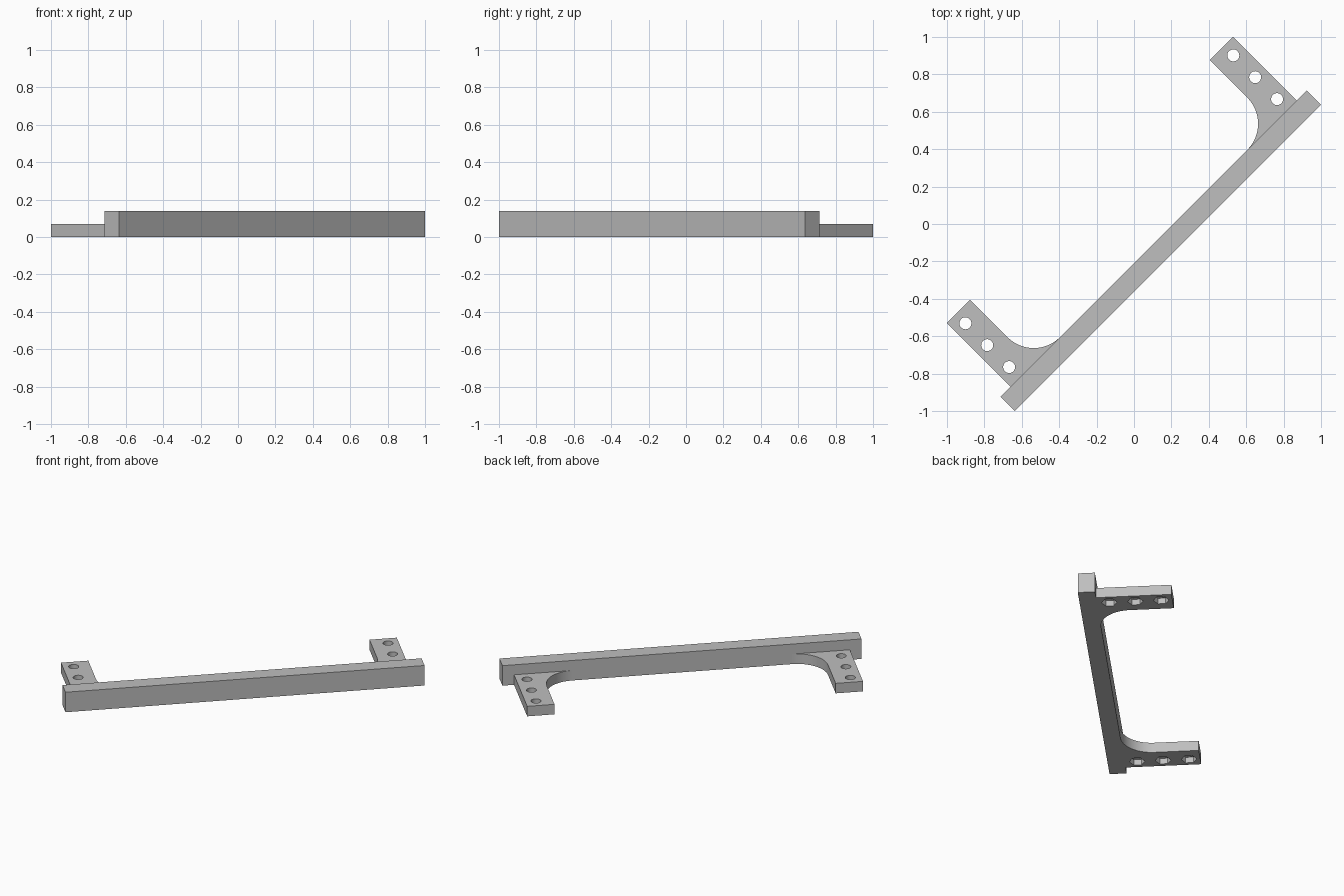
import bpy, bmesh, math

if "Cube" in bpy.data.objects:
    bpy.data.objects.remove(bpy.data.objects["Cube"])

TURN = math.radians(45)      # the whole handle lies diagonally
BAR_END, BAR_FRONT, BAR_BACK, BAR_TOP = 1.157, -0.257, -0.148, 0.14
ARM_IN, ARM_OUT, ARM_TIP, ARM_TOP = 0.906, 1.082, 0.333, 0.07
FILLET = 0.198
HOLE_ROW, HOLES = 1.013, (0.262, 0.097, -0.069)

grey = bpy.data.materials.new("plain grey")
grey.diffuse_color = (0.52, 0.52, 0.52, 1)
grey.use_nodes = True
grey.node_tree.nodes["Principled BSDF"].inputs["Base Color"].default_value = grey.diffuse_color


def prism(name, outline, z0, z1):
    """Extrude a flat outline from z0 to z1."""
    bm = bmesh.new()
    face = bm.faces.new([bm.verts.new((x, y, z0)) for x, y in outline])
    top = bmesh.ops.extrude_face_region(bm, geom=[face])
    verts = [g for g in top["geom"] if isinstance(g, bmesh.types.BMVert)]
    bmesh.ops.translate(bm, verts=verts, vec=(0, 0, z1 - z0))
    bmesh.ops.recalc_face_normals(bm, faces=bm.faces)
    mesh = bpy.data.meshes.new(name)
    bm.to_mesh(mesh)
    bm.free()
    mesh.materials.append(grey)
    obj = bpy.data.objects.new(name, mesh)
    obj.rotation_euler.z = TURN
    bpy.context.collection.objects.link(obj)
    return obj


def ring(cx, cy, r, n):
    return [(cx + r * math.cos(2 * math.pi * i / n + math.pi / 2),
             cy + r * math.sin(2 * math.pi * i / n + math.pi / 2)) for i in range(n)]


def cut(obj, cutter):
    cutter.hide_render = True
    bpy.context.view_layer.objects.active = obj
    mod = obj.modifiers.new("cut", 'BOOLEAN')
    mod.operation, mod.solver, mod.object = 'DIFFERENCE', 'EXACT', cutter
    bpy.ops.object.modifier_apply(modifier=mod.name)
    bpy.data.objects.remove(cutter)


# Grip bar
prism("grip_bar", [(-BAR_END, BAR_FRONT), (BAR_END, BAR_FRONT),
                   (BAR_END, BAR_BACK), (-BAR_END, BAR_BACK)], 0, BAR_TOP)

# Mounting arms, with a rounded inner corner against the bar
arc = []
for i in range(25):
    a = -math.pi / 2 * i / 24
    arc.append((ARM_IN - FILLET + FILLET * math.cos(a),
                BAR_BACK + FILLET + FILLET * math.sin(a)))
profile = [(ARM_OUT, BAR_BACK), (ARM_OUT, ARM_TIP), (ARM_IN, ARM_TIP)] + arc

for side, s in (("left", -1), ("right", 1)):
    arm = prism(side + "_mounting_arm", [(s * x, y) for x, y in profile], 0, ARM_TOP)
    for y in HOLES:
        # Screw hole from above, hexagonal nut pocket from below
        cut(arm, prism("screw_cutter", ring(s * HOLE_ROW, y, 0.032, 32), -0.05, 0.12))
        cut(arm, prism("nut_cutter", ring(s * HOLE_ROW, y, 0.05, 6), -0.05, 0.04))
    bpy.ops.object.select_all(action='DESELECT')
    arm.select_set(True)
    bpy.context.view_layer.objects.active = arm
    bpy.ops.object.shade_smooth_by_angle(angle=math.radians(30))
